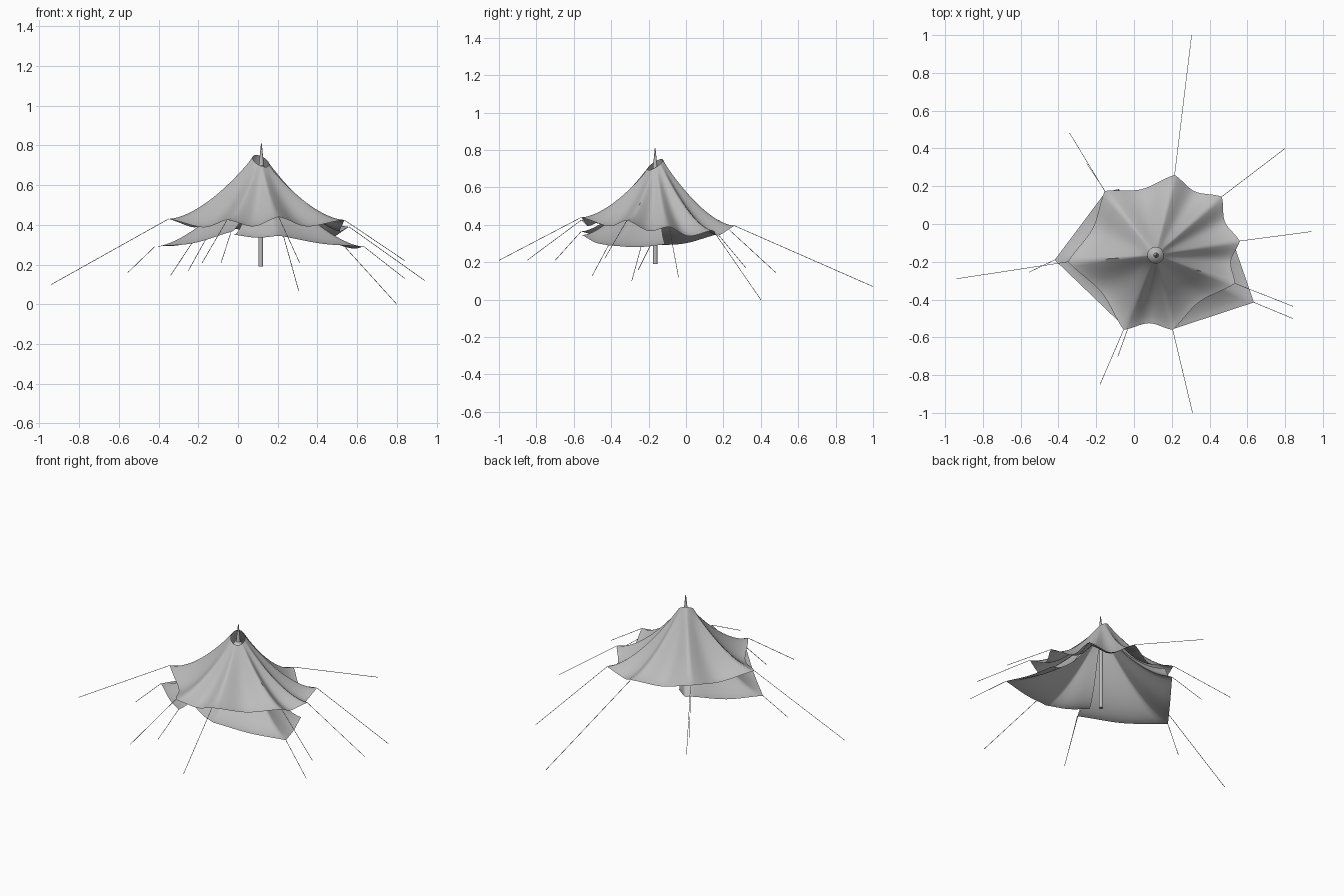
import bpy, bmesh, math
from mathutils import Vector

if "Cube" in bpy.data.objects:
    bpy.data.objects.remove(bpy.data.objects["Cube"])

CX, CY = 0.115, -0.165


def material(name, c):
    m = bpy.data.materials.new(name)
    m.diffuse_color = (c, c, c, 1)
    m.use_nodes = True
    m.node_tree.nodes["Principled BSDF"].inputs["Base Color"].default_value = m.diffuse_color
    return m


CANVAS = material("canvas grey", 0.5)


def finish(bm, name, angle=60):
    me = bpy.data.meshes.new(name)
    bm.to_mesh(me)
    bm.free()
    ob = bpy.data.objects.new(name, me)
    bpy.context.collection.objects.link(ob)
    me.materials.append(CANVAS)
    bpy.ops.object.select_all(action='DESELECT')
    ob.select_set(True)
    bpy.context.view_layer.objects.active = ob
    bpy.ops.object.shade_smooth_by_angle(angle=math.radians(angle))
    return ob


def canopy(name, tips, closed, rim_r, rim_z, rim_tilt, power, pull, sag, nu=14, ns=18):
    """Stretched cloth: ridges run from the rim to each tip, panels sag between."""
    bm = bmesh.new()
    n = len(tips)
    cols = []
    for i in range(n if closed else n - 1):
        a, b = Vector(tips[i]), Vector(tips[(i + 1) % n])
        last = (not closed) and i == n - 2
        for k in range(nu + (1 if last else 0)):
            u = k / nu
            w = math.sin(math.pi * u)
            w = 0.4 * w + 0.6 * w * w
            e = a.lerp(b, u)
            flat = Vector((e.x - CX, e.y - CY, 0))
            d = flat.normalized()
            dist = flat.length - pull * w
            top = rim_z + rim_tilt * (-0.55 * d.x + 0.83 * d.y)
            col = []
            for j in range(ns + 1):
                s = j / ns
                r = rim_r + (dist - rim_r) * s
                z = e.z + (top - e.z) * (1 - s) ** power - sag * w * s ** 1.2
                col.append(bm.verts.new((CX + d.x * r, CY + d.y * r, z)))
            cols.append(col)
    m = len(cols)
    for i in range(m if closed else m - 1):
        p, q = cols[i], cols[(i + 1) % m]
        for j in range(ns):
            bm.faces.new((p[j], p[j + 1], q[j + 1], q[j]))
    return finish(bm, name)


def tube(name, p, q, r1, r2, sides):
    p, q = Vector(p), Vector(q)
    bm = bmesh.new()
    bmesh.ops.create_cone(bm, cap_ends=True, segments=sides, radius1=r1,
                          radius2=r2, depth=(q - p).length)
    rot = (q - p).to_track_quat('Z', 'Y').to_matrix()
    for v in bm.verts:
        v.co = rot @ v.co + (p + q) / 2
    return finish(bm, name)


# Upper canopy, eight tips counter-clockwise
A, H = (0.215, 0.26, 0.395), (-0.155, 0.175, 0.425)
G, F = (-0.35, -0.20, 0.43), (-0.055, -0.56, 0.425)
E, D = (0.205, -0.56, 0.44), (0.535, -0.315, 0.425)
C, B = (0.56, -0.09, 0.39), (0.465, 0.145, 0.37)
canopy("upper_canopy", [A, H, G, F, E, D, C, B], True, 0.042, 0.722, 0.03, 1.65, 0.035, 0.04)

# Lower side sheets, each an open fan
F2, G2, H2 = (-0.035, -0.56, 0.365), (-0.42, -0.19, 0.29), (-0.15, 0.17, 0.35)
C2, D2, E2 = (0.53, -0.11, 0.295), (0.635, -0.415, 0.29), (0.21, -0.555, 0.345)
canopy("left_side_sheet", [(-0.08, 0.185, 0.38), H2, G2, F2], False,
       0.03, 0.675, 0.0, 1.6, 0.0, 0.02)
canopy("right_side_sheet", [(-0.02, -0.43, 0.35), E2, D2, C2], False,
       0.03, 0.67, 0.0, 1.6, 0.0, 0.012)

# Centre pole, crown collar and spike
tube("centre_pole", (CX, CY, 0.19), (CX, CY, 0.70), 0.012, 0.012, 16)
tube("crown_collar", (CX, CY, 0.66), (CX, CY, 0.70), 0.042, 0.014, 24)
tube("pole_spike", (CX + 0.002, CY, 0.69), (CX + 0.003, CY, 0.81), 0.014, 0.002, 16)

# Guy ropes from the tips
ropes = [
    (A, (0.305, 1.0, 0.07)), (B, (0.80, 0.40, 0.0)),
    (C, (0.94, -0.04, 0.12)), (D, (0.84, -0.435, 0.22)),
    (E, (0.31, -1.0, 0.21)), (F, (-0.18, -0.85, 0.21)),
    (G, (-0.94, -0.29, 0.10)), (H, (-0.34, 0.48, 0.145)),
    (D2, (0.84, -0.50, 0.13)), (F2, (-0.085, -0.70, 0.21)),
    (G2, (-0.555, -0.255, 0.16)), (H2, (-0.25, 0.32, 0.17)),
]
for i, (p, q) in enumerate(ropes):
    tube("guy_rope_%d" % (i + 1), p, q, 0.0015, 0.0015, 6)
